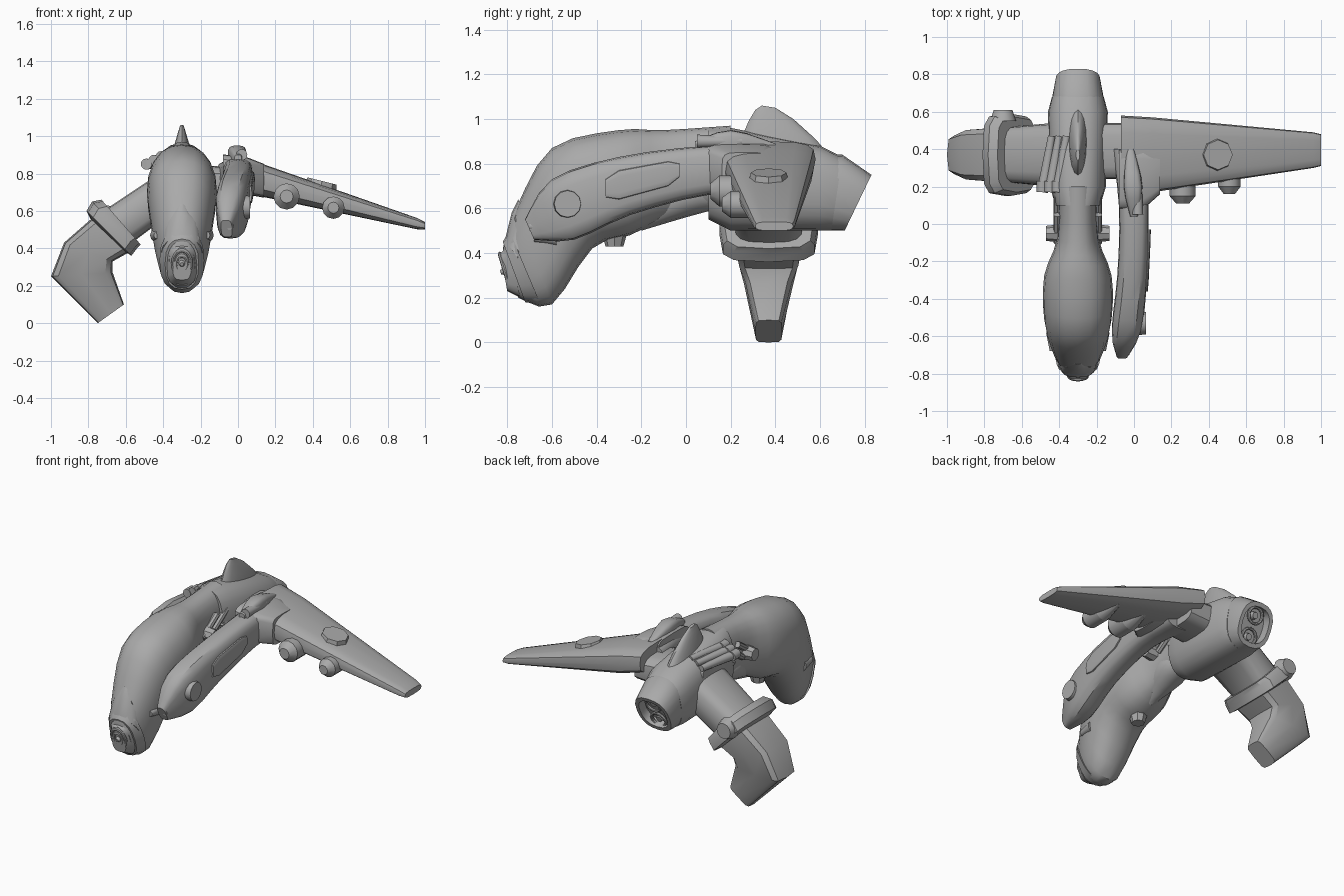
import bpy, bmesh, math
from mathutils import Vector

old_cube = bpy.data.objects.get("Cube")
if old_cube:
    bpy.data.objects.remove(old_cube, do_unlink=True)

shade = (.4, .4, .4, 1)
hull_grey = bpy.data.materials.new("hull grey")
hull_grey.use_nodes = True
hull_grey.diffuse_color = shade
hull_grey.node_tree.nodes["Principled BSDF"].inputs["Base Color"].default_value = shade

RIGHT, BACK, UP = Vector((1, 0, 0)), Vector((0, 1, 0)), Vector((0, 0, 1))


# Each placement maps two profile coordinates into space
def body(y, z):
    return Vector((-.3, y, z))


def boom(y, z):
    return Vector((-y * y / 8, y, z))


def arm(x, z):
    return Vector((x, .37, z))


def wing(x, y):
    return Vector((x, y, .8 - .28 * x))


def level(x, y):
    return Vector((x, y, .75))


def finish(obj, name):
    obj.name = name
    obj.data.materials.append(hull_grey)
    bpy.ops.object.select_all(action='DESELECT')
    obj.select_set(True)
    bpy.context.view_layer.objects.active = obj
    bpy.ops.object.shade_smooth_by_angle(angle=math.radians(35))
    return obj


def smoothed(rows, steps=3):
    """Insert evenly eased rows between the given control rows."""
    rows = [Vector(row) for row in rows]
    padded = [rows[0], *rows, rows[-1]]
    result = []
    for before, start, end, after in zip(padded, rows, rows[1:], padded[3:]):
        for step in range(steps):
            t = step / steps
            bend = (end - before) * (1 - t) - (after - start) * t
            result.append(start.lerp(end, t * t * (3 - 2 * t)) + bend * t * (1 - t) / 2)
    return result + [rows[-1]]


def loft(name, place, axis, rows, power=.6, sides=16, hollow=False):
    """Skin rounded rings; a row holds two opposite edge points and a half width."""
    rings = [(place(*row[:2]), place(*row[2:4]), row[4]) for row in rows]
    if hollow:
        top, low, width = rings[-1]
        middle = (top + low) / 2
        inward = ((rings[-2][0] + rings[-2][1]) / 2 - middle) / 2
        rim = (top.lerp(middle, .2), low.lerp(middle, .2), width * .8)
        rings += [rim, (rim[0] + inward, rim[1] + inward, rim[2])]
    bm = bmesh.new()
    loops = []
    for top, low, width in rings:
        loop = []
        for i in range(sides):
            turn = math.tau * i / sides
            c, s = [math.copysign(abs(k) ** power, k) for k in (math.cos(turn), math.sin(turn))]
            loop.append(bm.verts.new((top + low) / 2 + (top - low) / 2 * c + axis * width * s))
        loops.append(loop)
    for near, far in zip(loops, loops[1:]):
        for i in range(sides):
            bm.faces.new((near[i - 1], near[i], far[i], far[i - 1]))
    bm.faces.new(loops[0])
    bm.faces.new(loops[-1])
    bmesh.ops.recalc_face_normals(bm, faces=bm.faces)
    mesh = bpy.data.meshes.new(name)
    bm.to_mesh(mesh)
    bm.free()
    obj = bpy.data.objects.new(name, mesh)
    bpy.context.collection.objects.link(obj)
    return finish(obj, name)


def rod(name, start, reach, radius, end_radius, sides=12):
    bpy.ops.mesh.primitive_cone_add(vertices=sides, radius1=radius, radius2=end_radius,
                                    depth=reach.length, location=start + reach / 2)
    obj = bpy.context.object
    obj.rotation_euler = reach.to_track_quat('Z', 'Y').to_euler()
    return finish(obj, name)


def hoop(name, centre, facing, radius, thickness):
    bpy.ops.mesh.primitive_torus_add(location=centre, major_radius=radius, minor_radius=thickness,
                                     major_segments=24, minor_segments=8)
    obj = bpy.context.object
    obj.rotation_euler = facing.to_track_quat('Z', 'Y').to_euler()
    return finish(obj, name)


# Drooping head and neck, then the engine housing with its open nozzle
loft("head_and_neck", body, RIGHT, smoothed([
    (-.82, .42, -.75, .2, .07), (-.76, .6, -.6, .17, .13), (-.6, .87, -.42, .42, .18),
    (-.3, .95, -.25, .48, .18), (-.1, .95, -.05, .57, .11), (.2, .97, .2, .6, .1)]), power=.85, sides=20)
loft("rear_body", body, RIGHT, [
    (.1, .96, .1, .55, .12), (.2, .96, .2, .5, .15), (.6, .88, .6, .5, .16), (.7, .83, .65, .5, .14)],
    power=.8, sides=20)
loft("engine_nozzle", body, RIGHT, [(.6, .84, .6, .5, .13), (.7, .84, .63, .5, .14), (.83, .75, .71, .5, .12)],
     power=.8, sides=20, hollow=True)
aft = BACK - UP * .4
for height in (-.06, .06):
    centre = body(.74 + height / 2, .63 + height)
    rod("exhaust_core", centre - aft * .1, aft * .1, .04, .02)
    hoop("exhaust_rim", centre, aft, .05, .01)

# Nose collar, sensor and pointed brow
loft("nose_collar", body, RIGHT, [(-.82, .45, -.72, .18, .09), (-.79, .5, -.65, .17, .12)], power=.8)
loft("nose_snout", body, RIGHT, [(-.83, .4, -.8, .23, .05), (-.8, .43, -.74, .2, .08)])
sensor = body(-.81, .32)
forward = -BACK - UP * .3
for radius in (.03, .05):
    hoop("sensor_ring", sensor, forward, radius, .01).scale.y = 1.5
rod("sensor_lens", sensor, forward * .02, .02, .01)
loft("brow", body, RIGHT, [(-.81, .46, -.7, .3, .11), (-.78, .58, -.7, .4, .09), (-.75, .64, -.7, .5, .03)], power=1)

# Dorsal fin, belly bulge and chin hatch
loft("dorsal_fin", body, RIGHT, [(.25, .92, .64, .84, .05), (.28, .99, .58, .91, .04), (.31, 1.04, .48, 1, .02),
                                 (.34, 1.06, .4, 1.05, .01)], power=1)
loft("belly_bulge", body, RIGHT, smoothed([(-.2, .7, -.2, .5, .05), (0, .75, 0, .56, .1), (.15, .7, .15, .6, .05)]),
     power=1)
rod("chin_hatch", body(-.32, .5), UP * -.07, .06, .04, sides=8)

# Paired cheek sensors, neck joints and pistons
for side in (RIGHT, -RIGHT):
    rod("cheek_sensor", body(-.58, .47) + side * .13, -BACK * .1, .04, .02)
    rod("neck_joint", body(-.05, .75), side * .17, .06, .04, sides=8)
    for y in (-.1, 0, .1):
        rod("neck_piston", body(y, .74) + side * .11, BACK * .15 + UP * .1, .02, .02, sides=8)

# Shoulder gun cluster
for i in range(3):
    muzzle = Vector((-.49, .17, .85)) + (RIGHT * 2 + UP) * i * .02
    rod("gun_barrel", muzzle, BACK * .3 + RIGHT * .05, .03, .02)
    rod("gun_muzzle", muzzle, BACK * .06, .03, .03)
loft("gun_mount", arm, BACK, [(-.45, .85, -.45, .7, .1), (-.38, .89, -.38, .7, .12)])

# Folded right wing: arm, collar and drooping blade
loft("right_arm", arm, BACK, [(-.3, .87, -.3, .56, .17), (-.45, .78, -.42, .54, .17), (-.72, .6, -.58, .42, .15)])
loft("right_collar", arm, BACK, [
    (-.73, .66, -.52, .42, .2), (-.78, .65, -.54, .4, .22), (-.81, .6, -.57, .36, .22), (-.79, .56, -.6, .38, .16)],
    power=.5, sides=12)
rod("collar_cap", arm(-.7, .56) + BACK * .18, BACK * .06, .07, .05)
loft("right_blade", arm, BACK, [
    (-.77, .57, -.58, .38, .15), (-.93, .43, -.67, .33, .14), (-1, .25, -.67, .27, .11), (-.75, 0, -.61, .1, .06)],
    power=.4, sides=12)

# Left boom sweeping back and up, with its disc and side panel
loft("left_boom", boom, RIGHT, smoothed([
    (-.72, .55, -.68, .46, .03), (-.6, .73, -.5, .46, .08), (-.3, .83, -.25, .57, .08),
    (.1, .88, .1, .66, .08), (.4, .87, .4, .66, .1)]))
rod("boom_disc", boom(-.53, .62), RIGHT * .1, .07, .06)
rod("boom_tip_sensor", boom(-.6, .52), -BACK * .1, .04, .02)
loft("boom_panel", lambda y, z: boom(y, z) + RIGHT * .08, RIGHT, [
    (-.36, .73, -.36, .65, .01), (-.3, .77, -.3, .64, .01), (-.08, .81, -.08, .7, .01), (-.03, .8, -.03, .74, .01)])

# Left wing, bridge to the body, root step, hatch and pods
loft("left_wing", wing, UP, [(-.07, .16, -.07, .58, .08), (.1, .17, .1, .57, .09), (.96, .3, .96, .49, .03),
                             (1, .31, 1, .48, .02)])
loft("wing_bridge", level, UP, [(-.25, .24, -.25, .54, .1), (0, .24, 0, .54, .08)])
loft("root_step", wing, UP, [(-.08, .08, -.08, .4, .08), (.05, .08, .05, .4, .1), (.14, .16, .14, .38, .09)],
     power=.4)
loft("root_fairing", boom, RIGHT, smoothed([(.04, .9, .04, .84, .02), (.2, .95, .2, .84, .05), (.4, .89, .4, .84, .02)]))
rod("fairing_gun", boom(.05, .9) + RIGHT * .02, BACK * .2, .03, .02)
rod("wing_hatch", wing(.43, .37), UP * .08 + RIGHT * .02, .1, .08, sides=8)
for x, y, radius in ((.26, .15, .07), (.51, .2, .06)):
    pod = wing(x, y) - UP * (radius - .02)
    rod("pod_nose", pod, -BACK * .04, radius, radius / 2)
    rod("pod_body", pod, BACK * .12, radius, radius)
    rod("pod_tail", pod + BACK * .12, BACK * .15, radius, radius / 3)
